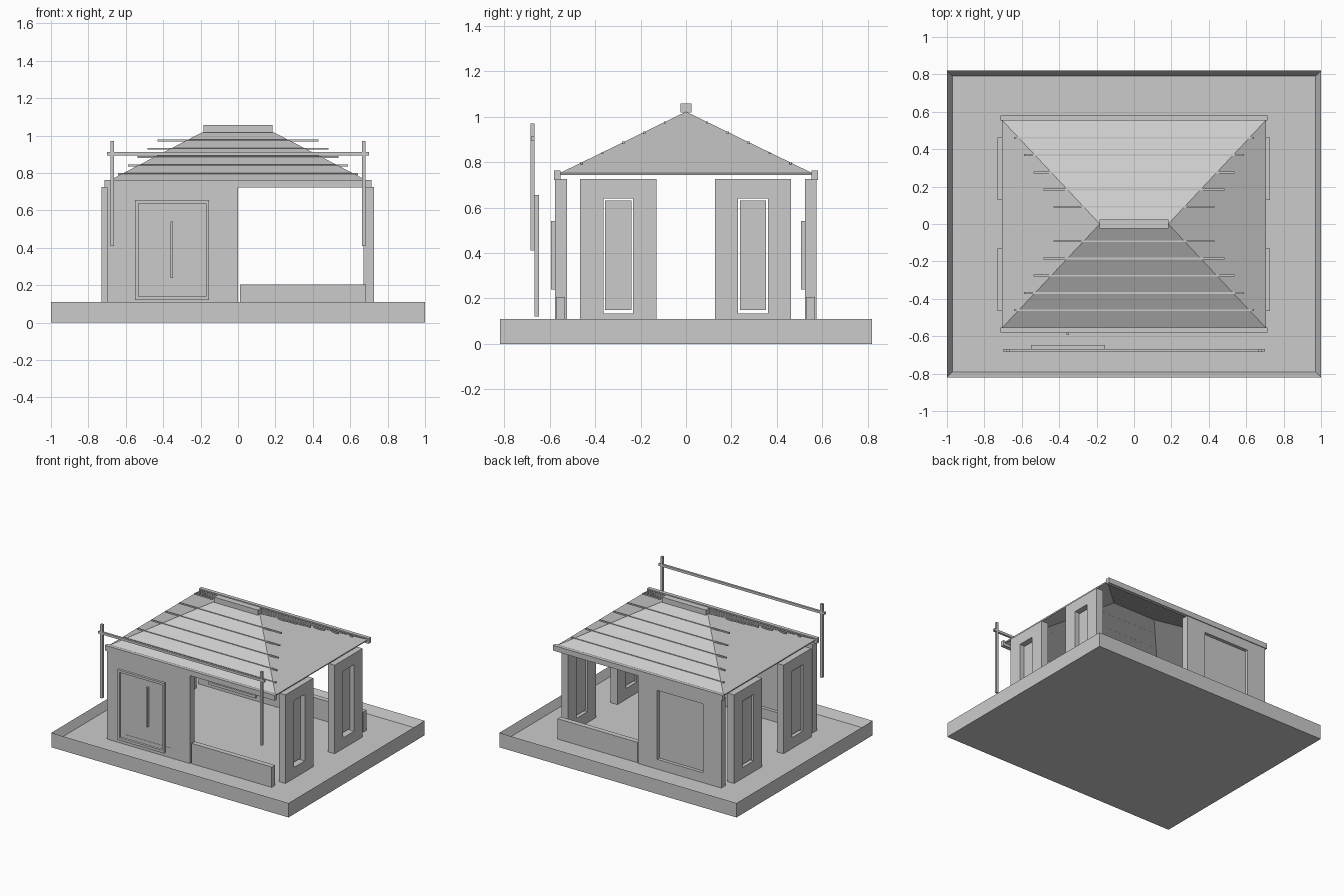
import bpy, bmesh
from mathutils import Vector

cube = bpy.data.objects.get("Cube")
if cube:
    bpy.data.objects.remove(cube, do_unlink=True)

plaster = bpy.data.materials.new("plain grey")
plaster.use_nodes = True
GREY = (0.6, 0.6, 0.6, 1)
plaster.diffuse_color = GREY
for node in plaster.node_tree.nodes:
    if node.type == 'BSDF_PRINCIPLED':
        node.inputs["Base Color"].default_value = GREY

FLOOR, WALL_TOP = 0.05, 0.725


def finish(name, bm):
    bmesh.ops.recalc_face_normals(bm, faces=bm.faces[:])
    mesh = bpy.data.meshes.new(name)
    bm.to_mesh(mesh)
    bm.free()
    mesh.materials.append(plaster)
    obj = bpy.data.objects.new(name, mesh)
    bpy.context.collection.objects.link(obj)
    return obj


def box_mesh(x, y, z):
    bm = bmesh.new()
    bmesh.ops.create_cube(bm, size=1)
    for v in bm.verts:
        v.co = [(lo + hi) / 2 + c * (hi - lo) for c, (lo, hi) in zip(v.co, (x, y, z))]
    return bm


def box(name, x, y, z):
    return finish(name, box_mesh(x, y, z))


def frame(name, axis, depth, outer, inner):
    """Rectangular ring; outer and inner are (side0, side1, z0, z1)."""
    bm = bmesh.new()

    def corners(r):
        pts = [(r[0], r[2]), (r[1], r[2]), (r[1], r[3]), (r[0], r[3])]
        return [bm.verts.new((depth[0], s, z) if axis == 'x' else (s, depth[0], z))
                for s, z in pts]

    a, b = corners(outer), corners(inner)
    faces = [bm.faces.new((a[i], a[(i + 1) % 4], b[(i + 1) % 4], b[i])) for i in range(4)]
    ext = bmesh.ops.extrude_face_region(bm, geom=faces, use_keep_orig=True)
    moved = [g for g in ext["geom"] if isinstance(g, bmesh.types.BMVert)]
    step = depth[1] - depth[0]
    bmesh.ops.translate(bm, verts=moved,
                        vec=Vector((step, 0, 0) if axis == 'x' else (0, step, 0)))
    return finish(name, bm)


# Base tray with raised rim
bm = box_mesh((-1, 1), (-0.82, 0.82), (0, 0.11))
top = [f for f in bm.faces if f.normal.z > 0.9 or f.calc_center_median().z > 0.1]
bmesh.ops.inset_region(bm, faces=top, thickness=0.04)
for v in top[0].verts:
    v.co.z = FLOOR
finish("base_tray", bm)

# Front and back walls: the back set repeats the front set, shifted in y
for side, dy in (("front", 0), ("back", 1.1)):
    def span(a, b):
        return (a + dy, b + dy)
    opening = (-0.545, -0.16, 0.125, 0.65)
    frame(side + "_wall", 'y', span(-0.577, -0.525), (-0.7, 0, FLOOR, WALL_TOP), opening)
    box(side + "_door", opening[:2], span(-0.575, -0.55), opening[2:])
    box(side + "_door_handle", (-0.36, -0.348), span(-0.594, -0.575), (0.24, 0.54))
    frame(side + "_door_frame", 'y', span(-0.668, -0.648),
          (-0.55, -0.155, 0.12, 0.655), (-0.533, -0.172, 0.14, 0.637))
    box(side + "_low_wall", (0.01, 0.685), span(-0.572, -0.533), (FLOOR, 0.205))

# Side piers with window slots and loose panes
for side, x0 in (("left", 0.67), ("right", -0.73)):
    for place, yc in (("front", -0.298), ("back", 0.295)):
        name = f"{side}_{place}_"
        frame(name + "pier", 'x', (x0, x0 + 0.056),
              (yc - 0.168, yc + 0.168, FLOOR, WALL_TOP),
              (yc - 0.065, yc + 0.065, 0.133, 0.64))
        box(name + "window_pane", (x0 + 0.01, x0 + 0.025),
            (yc - 0.058, yc + 0.058), (0.148, 0.63))

# Hipped roof shell
EAVE, RIDGE, RUN = 0.752, 1.022, 0.555
bm = bmesh.new()
eave = [bm.verts.new((sx * 0.705, sy * RUN, EAVE))
        for sx, sy in ((-1, -1), (1, -1), (1, 1), (-1, 1))]
peak = [bm.verts.new((sx * 0.183, 0, RIDGE)) for sx in (-1, 1)]
for loop in ((eave[0], eave[1], peak[1], peak[0]), (eave[1], eave[2], peak[1]),
             (eave[2], eave[3], peak[0], peak[1]), (eave[3], eave[0], peak[0])):
    bm.faces.new(loop)
roof = finish("roof", bm)
if roof.data.polygons[0].normal.z < 0:
    roof.data.flip_normals()
shell = roof.modifiers.new("thickness", 'SOLIDIFY')
shell.thickness = 0.01
shell.offset = -1

box("ridge_cap", (-0.185, 0.185), (-0.024, 0.024), (1.018, 1.058))

# Eave beams and roof battens on both slopes
for side, s in (("front", -1), ("back", 1)):
    box(side + "_eave_beam", (-0.715, 0.715), sorted((s * 0.553, s * 0.581)), (0.722, 0.762))
    for i in range(5):
        y = 0.092 * (i + 1)
        z = RIDGE - (RIDGE - EAVE) * y / RUN - 0.003
        half = 0.43 + 0.053 * i
        box(f"{side}_batten_{i + 1}", (-half, half), (s * y - 0.005, s * y + 0.005),
            (z - 0.005, z + 0.005))

# Front rail carried on two posts
box("rail", (-0.7, 0.7), (-0.683, -0.667), (0.895, 0.913))
for side, x in (("left", 0.673), ("right", -0.673)):
    box(side + "_rail_post", (x - 0.009, x + 0.009), (-0.685, -0.667), (0.41, 0.97))
